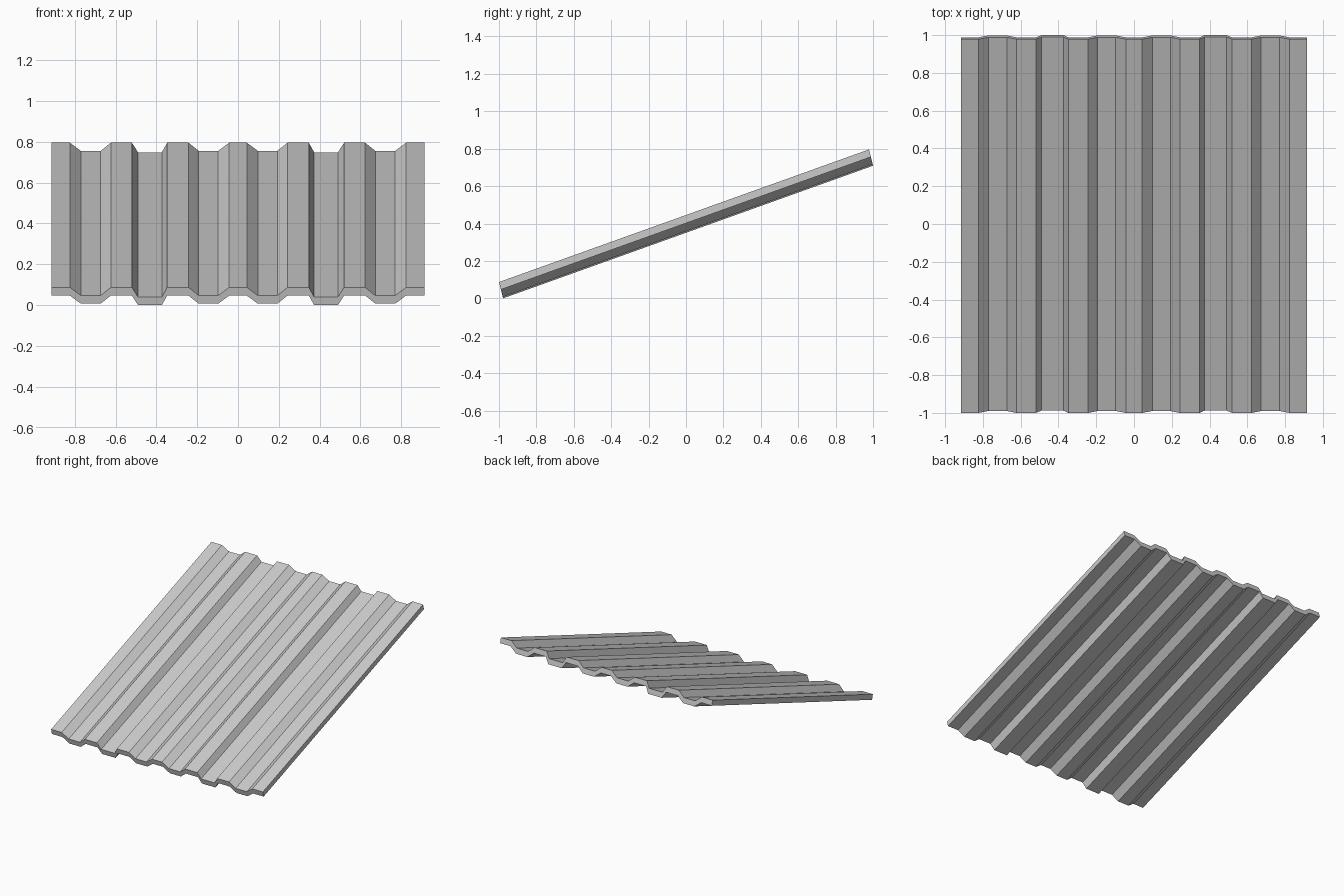
import bpy, bmesh

if "Cube" in bpy.data.objects:
    bpy.data.objects.remove(bpy.data.objects["Cube"])

# Half of the corrugation profile: (x, drop below the ridge); mirrored about x = 0
LOW, DEEP, THICK = 0.04, 0.047, 0.04
half = [(0.043, 0), (0.097, LOW), (0.193, LOW), (0.243, 0), (0.347, 0),
        (0.373, DEEP), (0.49, DEEP), (0.52, 0), (0.623, 0), (0.673, LOW),
        (0.77, LOW), (0.824, 0), (0.915, 0)]
profile = [(-x, d) for x, d in reversed(half)] + half

# Ridge line of the sloping sheet, front and back ends (y, z)
TOTAL = DEEP + THICK
LEAN = 0.25                       # ends lean with the slope
ENDS = [(-1.0, TOTAL), (1.0 - LEAN * TOTAL, 0.796)]

bm = bmesh.new()


def line(end, extra):
    y, z = end
    return [bm.verts.new((x, y + LEAN * (d + extra), z - d - extra)) for x, d in profile]


# Top and bottom skins, end strips
ft, bt = line(ENDS[0], 0), line(ENDS[1], 0)
fb, bb = line(ENDS[0], THICK), line(ENDS[1], THICK)
for a, b in ((ft, bt), (bt, bb), (bb, fb), (fb, ft)):
    for i in range(len(profile) - 1):
        bm.faces.new((a[i], a[i + 1], b[i + 1], b[i]))

# Side edges
for i in (0, -1):
    bm.faces.new((ft[i], bt[i], bb[i], fb[i]))
bmesh.ops.recalc_face_normals(bm, faces=bm.faces)

mesh = bpy.data.meshes.new("corrugated_roof_sheet")
bm.to_mesh(mesh)
bm.free()
sheet = bpy.data.objects.new("corrugated_roof_sheet", mesh)
bpy.context.collection.objects.link(sheet)
